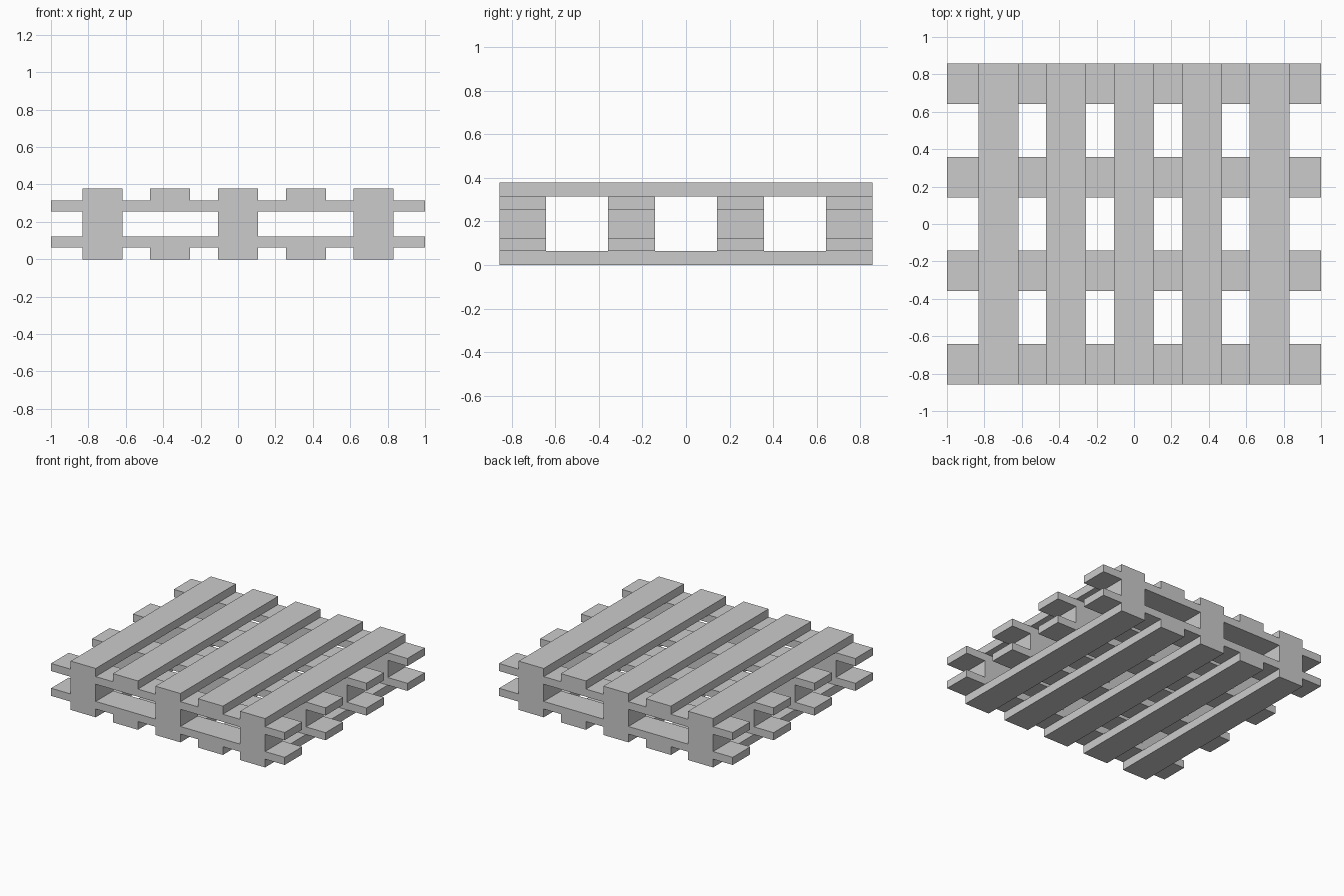
import bpy

if "Cube" in bpy.data.objects:
    bpy.data.objects.remove(bpy.data.objects["Cube"])

BOARD = 0.2143                                # common board width
SLAT_X = (-0.725, -0.364, 0.0, 0.364, 0.725)  # lengthwise slats
CROSS_Y = (-0.75, -0.25, 0.25, 0.75)          # crosswise boards
Z = (0.0, 0.064, 0.123, 0.256, 0.315, 0.378)  # layer heights


def box(name, x, y, size_x, size_y, layer):
    low, high = Z[layer], Z[layer + 1]
    bpy.ops.mesh.primitive_cube_add(size=1, location=(x, y, (low + high) / 2))
    ob = bpy.context.object
    ob.name = name
    ob.scale = (size_x, size_y, high - low)
    bpy.ops.object.transform_apply(location=False, rotation=False, scale=True)


# Bottom and top slats running front to back
for label, layer in (("bottom_slat", 0), ("top_slat", 4)):
    for i, x in enumerate(SLAT_X):
        box(f"{label}_{i + 1}", x, 0, BOARD, 1.7143, layer)

# Lower and upper cross boards running left to right
for label, layer in (("lower_cross_board", 1), ("upper_cross_board", 3)):
    for i, y in enumerate(CROSS_Y):
        box(f"{label}_{i + 1}", 0, y, 2.0, BOARD, layer)

# Spacer blocks under the outer and middle slats
for i, x in enumerate(SLAT_X[::2]):
    for j, y in enumerate(CROSS_Y):
        box(f"spacer_block_{i + 1}_{j + 1}", x, y, BOARD, BOARD, 2)
